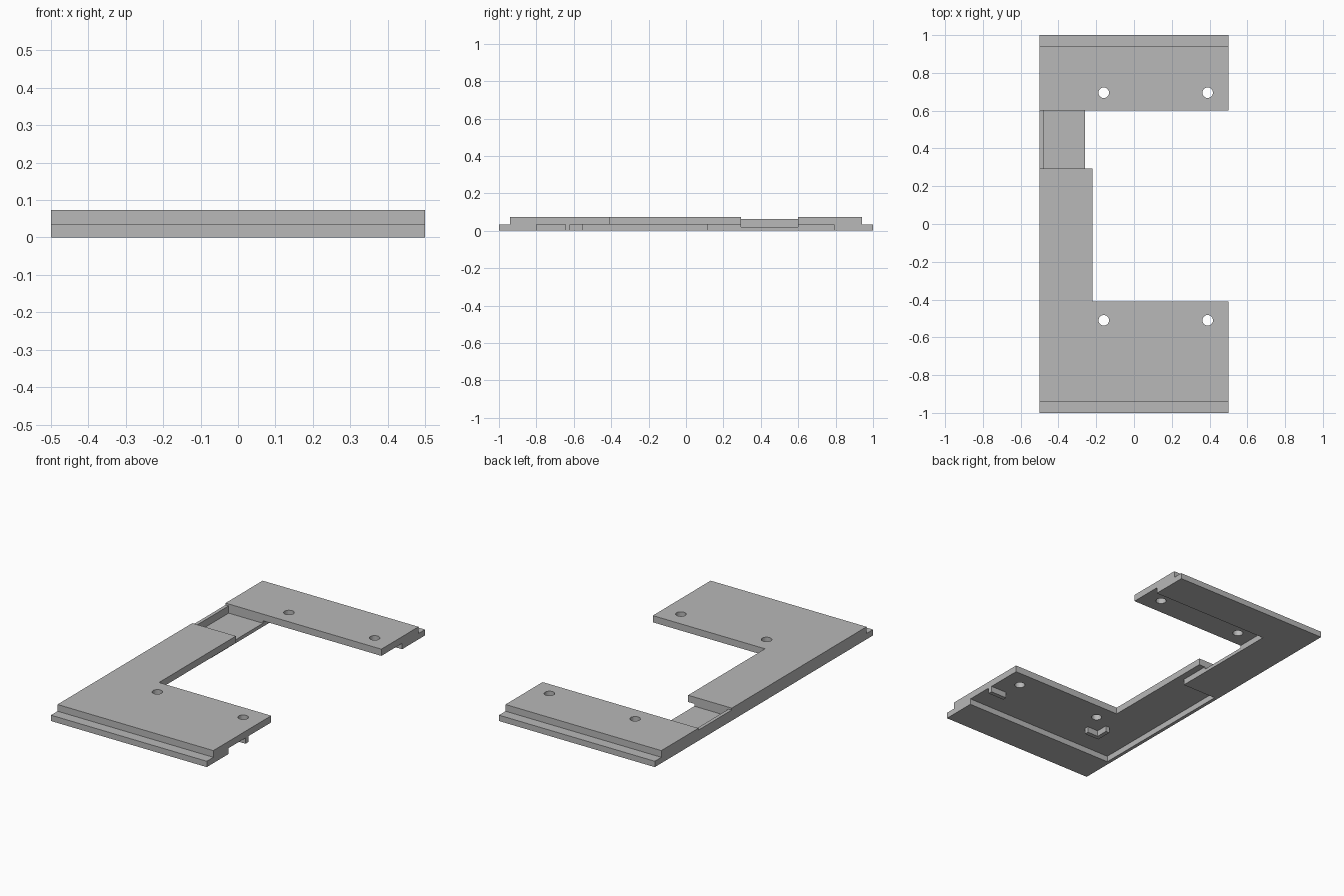
import bpy
import bmesh

cube = bpy.data.objects.get("Cube")
if cube:
    bpy.data.objects.remove(cube, do_unlink=True)

STEP, TOP = 0.034, 0.073      # underside of the plates, and their top

grey = bpy.data.materials.new("plain_grey")
grey.use_nodes = True
colour = (0.48, 0.48, 0.48, 1)
grey.diffuse_color = colour
grey.node_tree.nodes["Principled BSDF"].inputs["Base Color"].default_value = colour


def prism(name, outline, z0, z1):
    """Extrude a flat outline between two heights."""
    bm = bmesh.new()
    face = bm.faces.new([bm.verts.new((x, y, z0)) for x, y in outline])
    top = bmesh.ops.extrude_face_region(bm, geom=[face])["geom"]
    verts = [v for v in top if isinstance(v, bmesh.types.BMVert)]
    bmesh.ops.translate(bm, verts=verts, vec=(0, 0, z1 - z0))
    bmesh.ops.recalc_face_normals(bm, faces=bm.faces)
    mesh = bpy.data.meshes.new(name)
    bm.to_mesh(mesh)
    bm.free()
    mesh.materials.append(grey)
    obj = bpy.data.objects.new(name, mesh)
    bpy.context.collection.objects.link(obj)
    return obj


def block(name, x0, x1, y0, y1, z0, z1):
    return prism(name, [(x0, y0), (x1, y0), (x1, y1), (x0, y1)], z0, z1)


def drill(plate, y):
    """Cut the pair of screw holes across an arm."""
    for x in (-0.16, 0.39):
        bpy.ops.mesh.primitive_cylinder_add(vertices=24, radius=0.028, depth=0.3,
                                            location=(x, y, 0.05))
        cutter = bpy.context.object
        cutter.name = "hole_cutter"
        cutter.data.materials.append(grey)
        cutter.hide_render = True
        cutter.hide_set(True)
        cutter.display_type = 'WIRE'
        mod = plate.modifiers.new("screw_hole", 'BOOLEAN')
        mod.operation = 'DIFFERENCE'
        mod.solver = 'EXACT'
        mod.object = cutter
        # Bake the cut so the cutter can go
        bpy.context.view_layer.objects.active = plate
        bpy.ops.object.modifier_apply(modifier=mod.name)
        bpy.data.objects.remove(cutter, do_unlink=True)


# Upper plates: L-shaped front with the spine, and the back arm
front = prism("front_plate", [(-0.5, -0.94), (0.5, -0.94), (0.5, -0.41),
                              (-0.22, -0.41), (-0.22, 0.295), (-0.5, 0.295)], STEP, TOP)
drill(front, -0.51)
back = block("back_plate", -0.5, 0.5, 0.6, 0.94, STEP, TOP)
drill(back, 0.695)

# Lower ledges along both ends
block("front_ledge", -0.5, 0.5, -1, -0.8, 0, STEP)
block("back_ledge", -0.5, 0.5, 0.79, 1, 0, STEP)

# Thin outer wall, rising to a lip beside the open tray
block("outer_wall_front", -0.5, -0.48, -0.8, 0.295, 0, STEP)
block("outer_wall_lip", -0.5, -0.48, 0.295, 0.6, 0, 0.062)
block("outer_wall_back", -0.5, -0.48, 0.6, 0.79, 0, STEP)

# Bridge joining the two halves, with a sunken tray floor
block("bridge_front", -0.48, -0.26, 0.115, 0.295, 0, STEP)
block("bridge_tray", -0.48, -0.26, 0.295, 0.6, 0, 0.02)
block("bridge_back", -0.48, -0.26, 0.6, 0.79, 0, STEP)

# Small locating ribs beneath the front arm
block("left_rib", 0.395, 0.5, -0.645, -0.62, 0, STEP)
prism("corner_rib", [(-0.285, -0.645), (-0.19, -0.645), (-0.19, -0.62),
                     (-0.26, -0.62), (-0.26, -0.55), (-0.285, -0.55)], 0, STEP)
